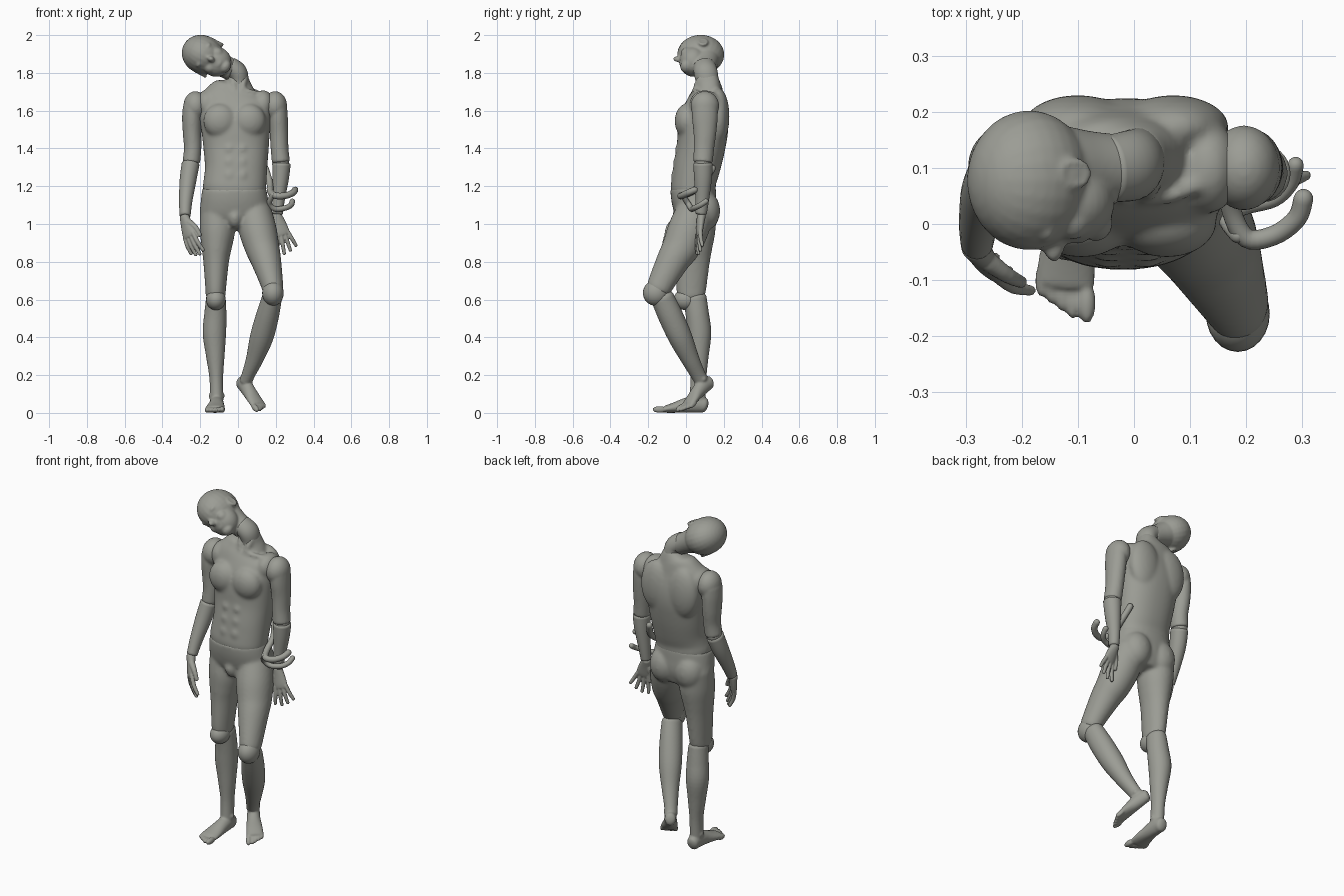
import bpy, bmesh, math
from mathutils import Vector as V, Matrix

grey = bpy.data.materials.new("warm grey")
grey.diffuse_color = (0.33, 0.335, 0.30, 1)
Y, Z, ID = V((0, 1, 0)), V((0, 0, 1)), Matrix.Identity(4)


def frame(origin, x_axis, z_axis, scale=1.0):
    """Local frame from an up axis and a sideways hint."""
    z = V(z_axis).normalized()
    x = V(x_axis)
    x = (x - z * x.dot(z)).normalized()
    y = z.cross(x)
    m = Matrix((x, y, z)).transposed().to_4x4()
    return Matrix.Translation(origin) @ m @ Matrix.Scale(scale, 4)


def blob(bm, c, r, m=ID):
    """Ellipsoid."""
    bmesh.ops.create_uvsphere(bm, u_segments=24, v_segments=16, radius=1,
                              matrix=m @ Matrix.Translation(c) @ Matrix.Diagonal((*r, 1)))


def loft(bm, st, m=ID, ref=Y, cap=0.6, power=2.0, n=28, sub=5):
    """Smooth tube through stations (x, y, z, half width, half depth)."""
    pts = []
    for i in range(len(st) - 1):
        p = [st[max(i - 1, 0)], st[i], st[i + 1], st[min(i + 2, len(st) - 1)]]
        for k in range(sub):
            t = k / sub
            pts.append([0.5 * (2 * b + (c - a) * t + (2 * a - 5 * b + 4 * c - d) * t * t
                               + (3 * b - a - 3 * c + d) * t ** 3) for a, b, c, d in zip(*p)])
    pts.append(list(st[-1]))
    rings = []
    for i, q in enumerate(pts):
        t = V(pts[min(i + 1, len(pts) - 1)][:3]) - V(pts[max(i - 1, 0)][:3])
        rings.append((V(q[:3]), t.normalized(), q[3], q[4]))

    def dome(ring, sign):
        c, t, a, b = ring
        h = cap * min(a, b)
        return [(c + t * sign * h * math.sin(g), t, a * math.cos(g), b * math.cos(g))
                for g in (0.5, 0.95, 1.3)]
    rings = dome(rings[0], -1)[::-1] + rings + dome(rings[-1], 1)
    loops = []
    for c, t, a, b in rings:
        s = ref.cross(t).normalized()
        f = t.cross(s)
        loop = []
        for k in range(n):
            w = math.tau * k / n
            cs, sn = math.cos(w), math.sin(w)
            x = math.copysign(abs(cs) ** (2 / power), cs)
            y = math.copysign(abs(sn) ** (2 / power), sn)
            loop.append(bm.verts.new(m @ (c + s * a * x + f * b * y)))
        loops.append(loop)
    for l0, l1 in zip(loops, loops[1:]):
        for k in range(n):
            bm.faces.new((l0[k], l0[(k + 1) % n], l1[(k + 1) % n], l1[k]))
    bm.faces.new(loops[0])
    bm.faces.new(loops[-1])


def finish(bm, name, voxel=0.008, smooth=3):
    """Fuse the overlapping forms into one soft skin."""
    bmesh.ops.recalc_face_normals(bm, faces=bm.faces)
    me = bpy.data.meshes.new(name)
    bm.to_mesh(me)
    bm.free()
    me.materials.append(grey)
    me.polygons.foreach_set("use_smooth", [True] * len(me.polygons))
    ob = bpy.data.objects.new(name, me)
    bpy.context.collection.objects.link(ob)
    if voxel:
        r = ob.modifiers.new("fuse", 'REMESH')
        r.mode, r.voxel_size, r.use_smooth_shade = 'VOXEL', voxel, True
        s = ob.modifiers.new("soften", 'SMOOTH')
        s.factor, s.iterations = 0.5, smooth
    return ob


# Torso with chest, abdomen, shoulders and shoulder blades
bm = bmesh.new()
loft(bm, [(-.02, .037, 1.14, .155, .108), (-.019, .038, 1.185, .167, .119), (-.015, .042, 1.23, .166, .118),
          (-.01, .057, 1.30, .165, .124), (-.01, .078, 1.40, .173, .128), (-.012, .09, 1.50, .182, .133),
          (-.015, .10, 1.58, .194, .124), (-.018, .11, 1.65, .192, .102), (-.012, .118, 1.70, .145, .08),
          (0, .118, 1.735, .09, .066), (.006, .113, 1.765, .056, .06), (.006, .11, 1.785, .046, .055)],
     power=2.25, cap=.1, n=40)
for s in (-1, 1):
    blob(bm, (s * .076 - .018, .004, 1.545), (.09, .064, .092))
    blob(bm, (s * .085 - .015, .172, 1.57), (.1, .058, .15))
    blob(bm, (s * .15 - .017, .1, 1.635), (.056, .082, .074))
    loft(bm, [(s * .02, .05, 1.705, .014, .014), (s * .08 - .01, .05, 1.70, .013, .013),
              (s * .15 - .015, .085, 1.69, .013, .013)])
    loft(bm, [(s * .012, .038, 1.69, .011, .011), (s * .03 + .003, .06, 1.75, .013, .013),
              (s * .04 - .002, .09, 1.79, .012, .012)])
    for k in range(3):
        blob(bm, (s * .034 - .012, -.038 + .011 * k, 1.255 + .07 * k), (.038, .042, .042))
finish(bm, "torso", .009, 9)

# Pelvis fused with both thighs
bm = bmesh.new()
loft(bm, [(-.02, .037, 1.192, .168, .12), (-.019, .042, 1.13, .178, .119), (-.016, .055, 1.05, .182, .108),
          (-.016, .065, .98, .12, .075)], cap=.1, power=2.2, n=40)
loft(bm, [(-.112, .06, 1.08, .09, .1), (-.109, .05, .97, .094, .106), (-.113, .042, .88, .081, .098),
          (-.116, .037, .8, .068, .089), (-.118, .028, .66, .055, .08), (-.118, .03, .62, .053, .074)])
loft(bm, [(.08, .055, 1.08, .094, .1), (.104, .012, .97, .1, .108), (.127, -.025, .88, .092, .101),
          (.148, -.067, .81, .081, .088), (.178, -.13, .69, .061, .071), (.184, -.144, .655, .057, .066)])
for x in (-.098, .068):
    blob(bm, (x, .1, 1.07), (.086, .081, .105))
blob(bm, (-.016, -.02, 1.035), (.042, .054, .06))
finish(bm, "pelvis_and_thighs", .009, 8)

# Kneecaps
for name, c, r in (("right_kneecap", (-.117, .0, .6), (.052, .065, .056)),
                   ("left_kneecap", (.185, -.16, .635), (.057, .068, .068))):
    bm = bmesh.new()
    blob(bm, c, r)
    finish(bm, name, 0)


def foot(bm, m):
    """Foot pointing along local -y, ankle at the origin, big toe at +x."""
    loft(bm, [(0, .037, -.05, .034, .04), (0, 0, -.042, .037, .047), (-.001, -.06, -.05, .041, .04),
              (-.006, -.12, -.062, .05, .028), (-.01, -.165, -.07, .053, .02)], m, ref=Z)
    blob(bm, (.029, -.2, -.072), (.016, .038, .018), m)
    for i in range(4):
        blob(bm, (.003 - .0185 * i, -.2 + .013 * i, -.075), (.0105, .03, .015), m)
    for s in (-1, 1):
        blob(bm, (s * .028, 0, 0), (.014, .018, .018), m)


# Lower legs with feet
bm = bmesh.new()
loft(bm, [(-.117, .047, .61, .052, .062), (-.12, .06, .52, .059, .062), (-.125, .07, .42, .062, .064),
          (-.12, .068, .3, .049, .052), (-.115, .065, .18, .036, .042), (-.113, .06, .07, .036, .042)])
foot(bm, Matrix.Translation((-.113, .06, .09)))
finish(bm, "right_lower_leg", .006, 3)
bm = bmesh.new()
loft(bm, [(.18, -.125, .61, .053, .062), (.155, -.08, .51, .061, .066), (.125, -.03, .4, .062, .063),
          (.09, .02, .29, .047, .049), (.058, .06, .21, .036, .04), (.042, .082, .17, .034, .038)])
d = V((.47, -.69, -.55)).normalized()
up = Z - d * d.z
foot(bm, frame((.047, .08, .18), (-d).cross(up), up, .9) @ Matrix.Diagonal((-1, 1, 1, 1)))
finish(bm, "left_lower_leg", .006, 3)

# Arms, elbow balls and forearms
arms = {
    "right": ((-.225, .1, 1.625),
              [(-.242, .1, 1.62, .05, .068), (-.244, .1, 1.56, .052, .068), (-.243, .1, 1.48, .049, .061),
               (-.24, .095, 1.4, .046, .053), (-.247, .09, 1.33, .047, .051)],
              (-.25, .088, 1.325),
              [(-.251, .084, 1.318, .047, .051), (-.265, .052, 1.23, .044, .048),
               (-.277, 0, 1.12, .035, .038), (-.28, -.035, 1.045, .029, .031)]),
    "left": ((.196, .1, 1.625),
             [(.21, .1, 1.62, .05, .068), (.213, .1, 1.56, .051, .068), (.217, .1, 1.48, .049, .06),
              (.22, .095, 1.4, .047, .054), (.227, .09, 1.33, .048, .052)],
             (.229, .09, 1.325),
             [(.23, .09, 1.318, .049, .051), (.226, .09, 1.24, .043, .047),
              (.215, .086, 1.13, .033, .036), (.21, .08, 1.055, .028, .03)]),
}
for side, (top, upper, ball, fore) in arms.items():
    bm = bmesh.new()
    blob(bm, top, (.064, .076, .078))
    loft(bm, upper, cap=.2)
    finish(bm, side + "_upper_arm", .007, 4)
    bm = bmesh.new()
    blob(bm, ball, (.042, .045, .042))
    finish(bm, side + "_elbow", 0)
    bm = bmesh.new()
    loft(bm, fore, cap=.2)
    finish(bm, side + "_forearm", 0)


def hand(name, m, fan, curl):
    """Hand hanging along local -z with the thumb at +x."""
    bm = bmesh.new()
    loft(bm, [(0, 0, .012, .025, .024), (0, 0, -.03, .034, .02), (0, 0, -.075, .04, .017),
              (0, 0, -.095, .037, .014)], m)
    for i, ln in enumerate((.08, .098, .106, .096)):
        x = -.029 + .0195 * i
        dx = (i - 1.5) * fan
        loft(bm, [(x, 0, -.085, .0115, .0125), (x + dx * .5, curl * .3, -.09 - ln * .5, .011, .0115),
                  (x + dx, curl, -.09 - ln, .009, .009)], m, n=12, sub=3)
    loft(bm, [(.02, 0, -.025, .017, .017), (.046, curl * .3, -.065, .0135, .0135),
              (.052, curl * .7, -.11, .0105, .0105)], m, n=12, sub=3)
    finish(bm, name, .004, 2)


hand("right_hand", frame((-.28, -.045, 1.025), (.72, -.7, 0), (-.05, .078, .2), 1.06), .008, .03)
hand("left_hand", frame((.21, .08, 1.035), (-1, -.2, 0), (-.06, .025, .2)), .018, -.015)

# Neck
bm = bmesh.new()
loft(bm, [(.004, .114, 1.72, .052, .06), (.006, .111, 1.765, .05, .061), (-.006, .104, 1.805, .053, .063),
          (-.045, .098, 1.833, .053, .06)], cap=.2)
finish(bm, "neck", 0)

# Head tilted over the right shoulder
h = frame((-.187, .078, 1.897), (.47, 0, .88), (-.88, 0, .47))
bm = bmesh.new()
blob(bm, (0, 0, 0), (.102, .125, .113), h)
blob(bm, (0, -.04, -.08), (.08, .073, .082), h)
loft(bm, [(0, .022, -.05, .075, .08), (0, .022, -.12, .062, .066), (0, .02, -.178, .058, .062)], h, cap=.1)
blob(bm, (0, -.114, -.05), (.016, .032, .02), h)
blob(bm, (0, -.104, -.03), (.013, .022, .038), h)
blob(bm, (0, -.094, -.1), (.028, .02, .016), h)
blob(bm, (0, -.075, -.135), (.036, .034, .028), h)
for s in (-1, 1):
    blob(bm, (s * .035, -.092, -.005), (.038, .022, .016), h)
    blob(bm, (s * .042, -.07, -.065), (.032, .036, .034), h)
    # Ear disc and rim
    blob(bm, (s * .09, .012, -.04), (.012, .026, .031), h)
    for k in range(16):
        a = math.tau * k / 16
        blob(bm, (s * .096, .012 + .022 * math.cos(a), -.04 + .028 * math.sin(a)), (.008, .007, .007), h)
finish(bm, "head", .006, 5)

# Curled band around the left wrist
for name, path, r in (
        ("band_upper", [(.145, .14, 1.295), (.168, .095, 1.22), (.172, .03, 1.17), (.2, -.025, 1.15),
                        (.25, -.02, 1.15), (.29, .01, 1.165), (.302, .045, 1.18)], .0175),
        ("band_lower", [(.185, -.02, 1.155), (.165, .01, 1.11), (.195, .03, 1.08), (.25, .045, 1.085),
                        (.28, .075, 1.1), (.288, .105, 1.12)], .0145)):
    bm = bmesh.new()
    loft(bm, [(*p, r, r) for p in path], ref=Z, cap=1, n=16)
    finish(bm, name, 0)
